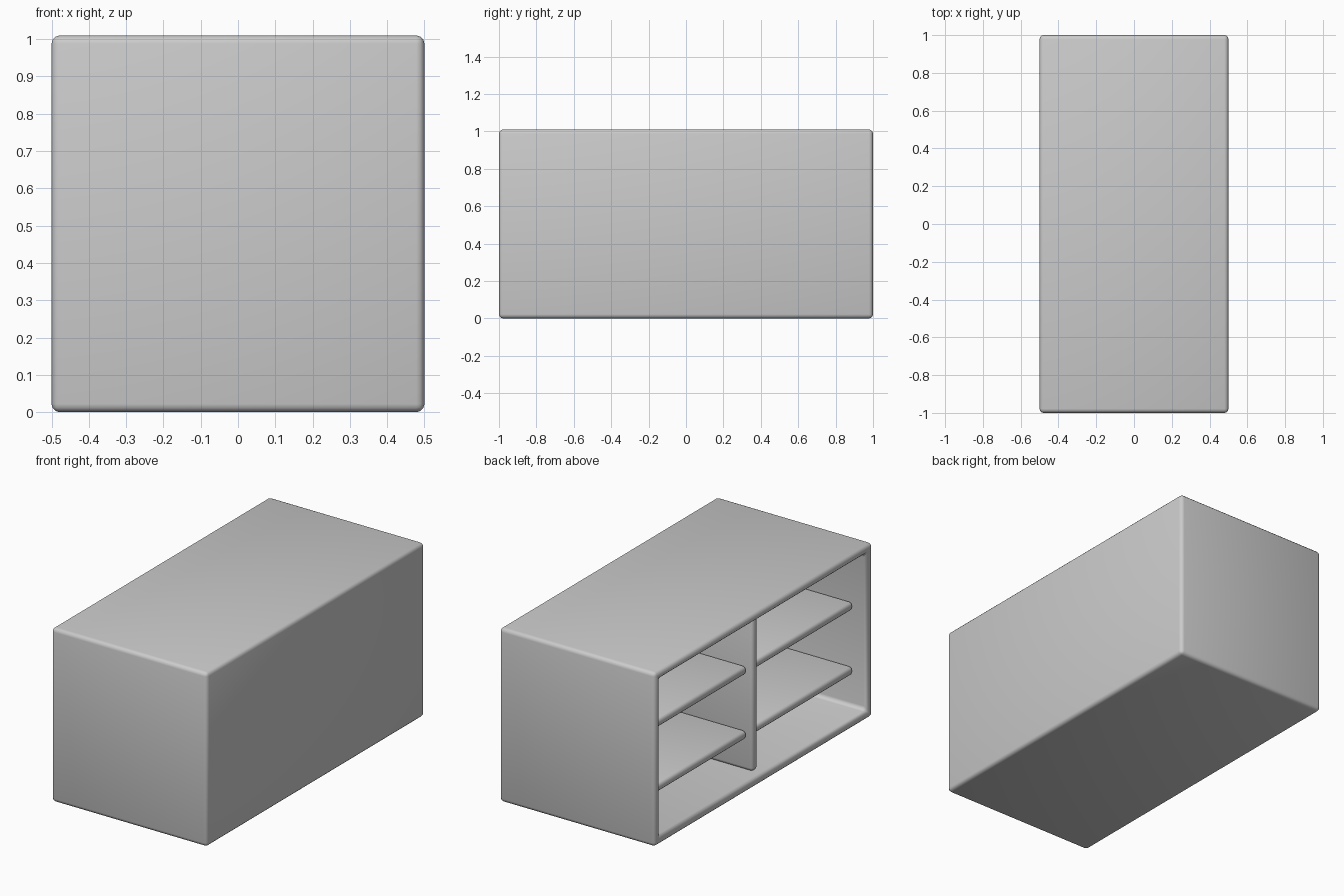
import bpy, bmesh
from mathutils import Vector

if "Cube" in bpy.data.objects:
    bpy.data.objects.remove(bpy.data.objects["Cube"])

WALL, H = 0.05, 1.01


def finish(name, bm, bevel):
    me = bpy.data.meshes.new(name)
    bm.to_mesh(me)
    bm.free()
    ob = bpy.data.objects.new(name, me)
    bpy.context.collection.objects.link(ob)
    for p in me.polygons:
        p.use_smooth = True
    mod = ob.modifiers.new("rounded_edges", 'BEVEL')
    mod.width = bevel
    mod.segments = 3
    mod.limit_method = 'ANGLE'
    return ob


def box_mesh(lo, hi):
    lo, hi = Vector(lo), Vector(hi)
    bm = bmesh.new()
    bmesh.ops.create_cube(bm, size=1)
    bmesh.ops.scale(bm, vec=hi - lo, verts=bm.verts)
    bmesh.ops.translate(bm, vec=(lo + hi) / 2, verts=bm.verts)
    bm.normal_update()
    return bm


# Cabinet shell: closed box whose -x face is inset and pushed in
bm = box_mesh((-0.5, -1, 0), (0.5, 1, H))
opening = min(bm.faces, key=lambda f: f.calc_center_median().x)
bmesh.ops.inset_region(bm, faces=[opening], thickness=WALL, use_even_offset=True)
res = bmesh.ops.extrude_discrete_faces(bm, faces=[opening])
bmesh.ops.translate(bm, vec=(1 - WALL, 0, 0), verts=res["faces"][0].verts)
bmesh.ops.recalc_face_normals(bm, faces=bm.faces)
finish("cabinet_shell", bm, 0.022)

# Centre divider
finish("divider", box_mesh((-0.445, -0.025, WALL), (0.45, 0.025, H - WALL)), 0.02)

# Two shelves in each half
for side, y0, y1 in (("right", -0.95, -0.025), ("left", 0.025, 0.95)):
    for level, z in (("lower", 0.26), ("upper", 0.635)):
        finish(f"shelf_{side}_{level}",
               box_mesh((-0.41, y0, z - 0.025), (0.45, y1, z + 0.025)), 0.02)
